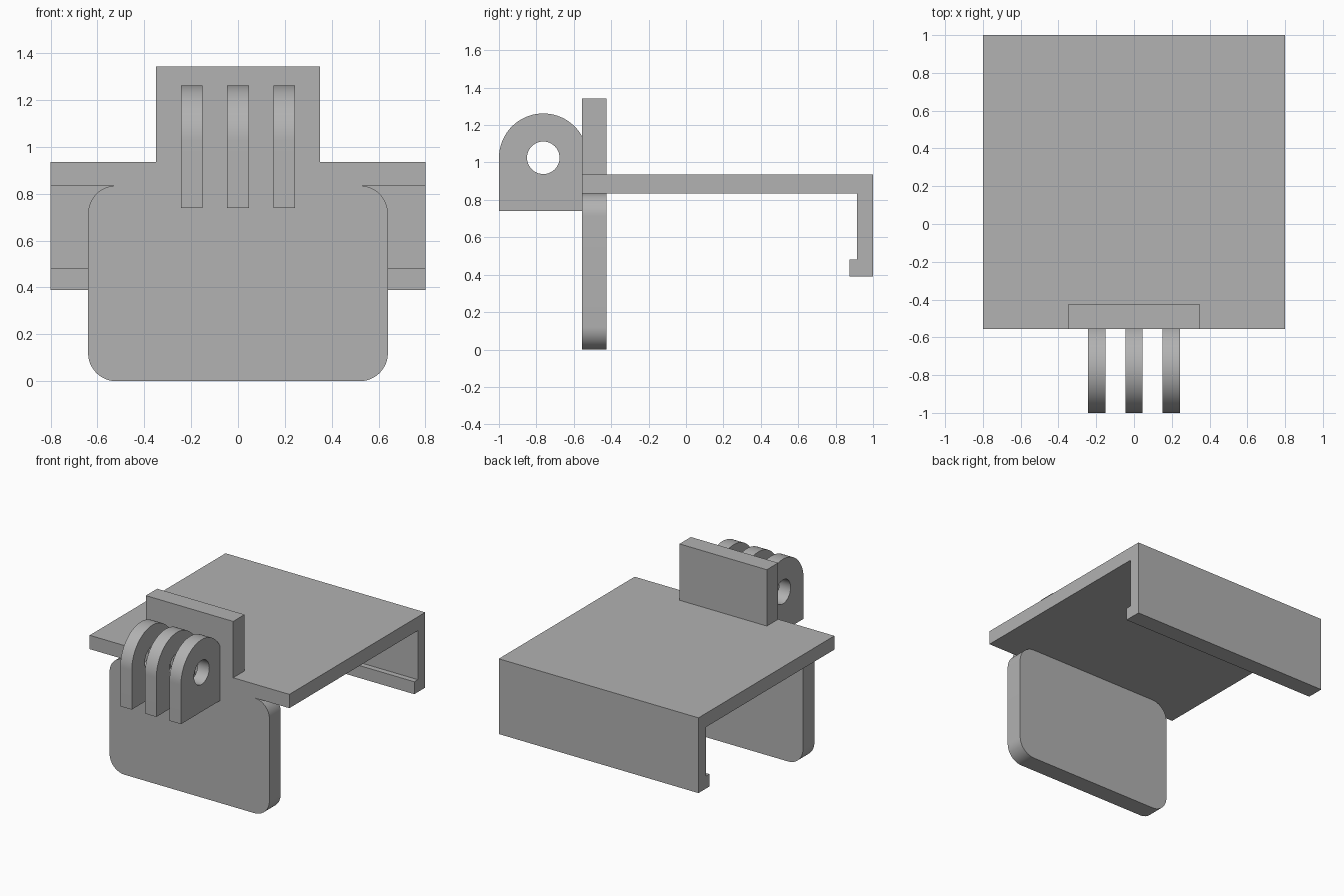
import bpy
import bmesh
from math import pi, sin, cos, acos, radians
from mathutils import Vector

if "Cube" in bpy.data.objects:
    bpy.data.objects.remove(bpy.data.objects["Cube"])

# One plain grey plastic
GREY = (0.445, 0.445, 0.445, 1)
grey = bpy.data.materials.new("grey plastic")
grey.use_nodes = True
grey.diffuse_color = GREY
grey.node_tree.nodes["Principled BSDF"].inputs["Base Color"].default_value = GREY


def arc(cx, cz, r, start, end, steps):
    """Points along a circular arc."""
    angles = [start + (end - start) * i / steps for i in range(steps + 1)]
    return [(cx + r * cos(a), cz + r * sin(a)) for a in angles]


def extrude(name, loops, axis, low, high):
    """Fill closed loops (outline, then holes) and extrude along x or y."""
    def place(u, v):
        return Vector((low, u, v)) if axis == "x" else Vector((u, low, v))

    bm = bmesh.new()
    edges = []
    for loop in loops:
        verts = [bm.verts.new(place(u, v)) for u, v in loop]
        edges += [bm.edges.new((a, b)) for a, b in zip(verts, verts[1:] + verts[:1])]
    bmesh.ops.triangle_fill(bm, edges=edges, use_beauty=True)
    result = bmesh.ops.extrude_face_region(bm, geom=bm.faces[:], use_keep_orig=True)
    moved = [g for g in result["geom"] if isinstance(g, bmesh.types.BMVert)]
    depth = high - low
    bmesh.ops.translate(bm, verts=moved, vec=(depth, 0, 0) if axis == "x" else (0, depth, 0))
    bmesh.ops.recalc_face_normals(bm, faces=bm.faces[:])
    mesh = bpy.data.meshes.new(name)
    bm.to_mesh(mesh)
    bm.free()
    mesh.materials.append(grey)
    obj = bpy.data.objects.new(name, mesh)
    bpy.context.collection.objects.link(obj)
    bpy.ops.object.select_all(action="DESELECT")
    obj.select_set(True)
    bpy.context.view_layer.objects.active = obj
    bpy.ops.object.shade_smooth_by_angle(angle=radians(30))
    return obj


FRONT, INNER = -0.555, -0.425     # faces of the upright plates
UNDER, TOP = 0.835, 0.935         # faces of the shelf

# Shelf with a hooked rear lip
extrude("hooked_shelf", [[
    (FRONT, UNDER), (FRONT, TOP), (1, TOP), (1, 0.39),
    (0.875, 0.39), (0.875, 0.48), (0.915, 0.48), (0.915, UNDER),
]], "x", -0.8, 0.8)

# Hanging front panel with rounded corners
W, R = 0.64, 0.12
panel = []
for i, (x, z) in enumerate([(W - R, UNDER - R), (R - W, UNDER - R), (R - W, R), (W - R, R)]):
    panel += arc(x, z, R, i * pi / 2, (i + 1) * pi / 2, 12)
extrude("front_panel", [panel], "y", FRONT, INNER)

# Upright backing plate for the hinge
extrude("hinge_plate", [[(-0.35, TOP), (0.35, TOP), (0.35, 1.343), (-0.35, 1.343)]],
        "y", FRONT, INNER)

# Three hinge prongs, each with a pin hole
CY, CZ, PR = -0.763, 1.025, 0.237
prong = arc(CY, CZ, PR, acos((FRONT - CY) / PR), pi, 40) + [(-1, 0.74), (FRONT, 0.74)]
hole = arc(CY, CZ, 0.087, 0, 2 * pi, 40)[:-1]
for side, x in (("right", -0.197), ("middle", 0), ("left", 0.197)):
    extrude(side + "_hinge_prong", [prong, hole], "x", x - 0.046, x + 0.046)
